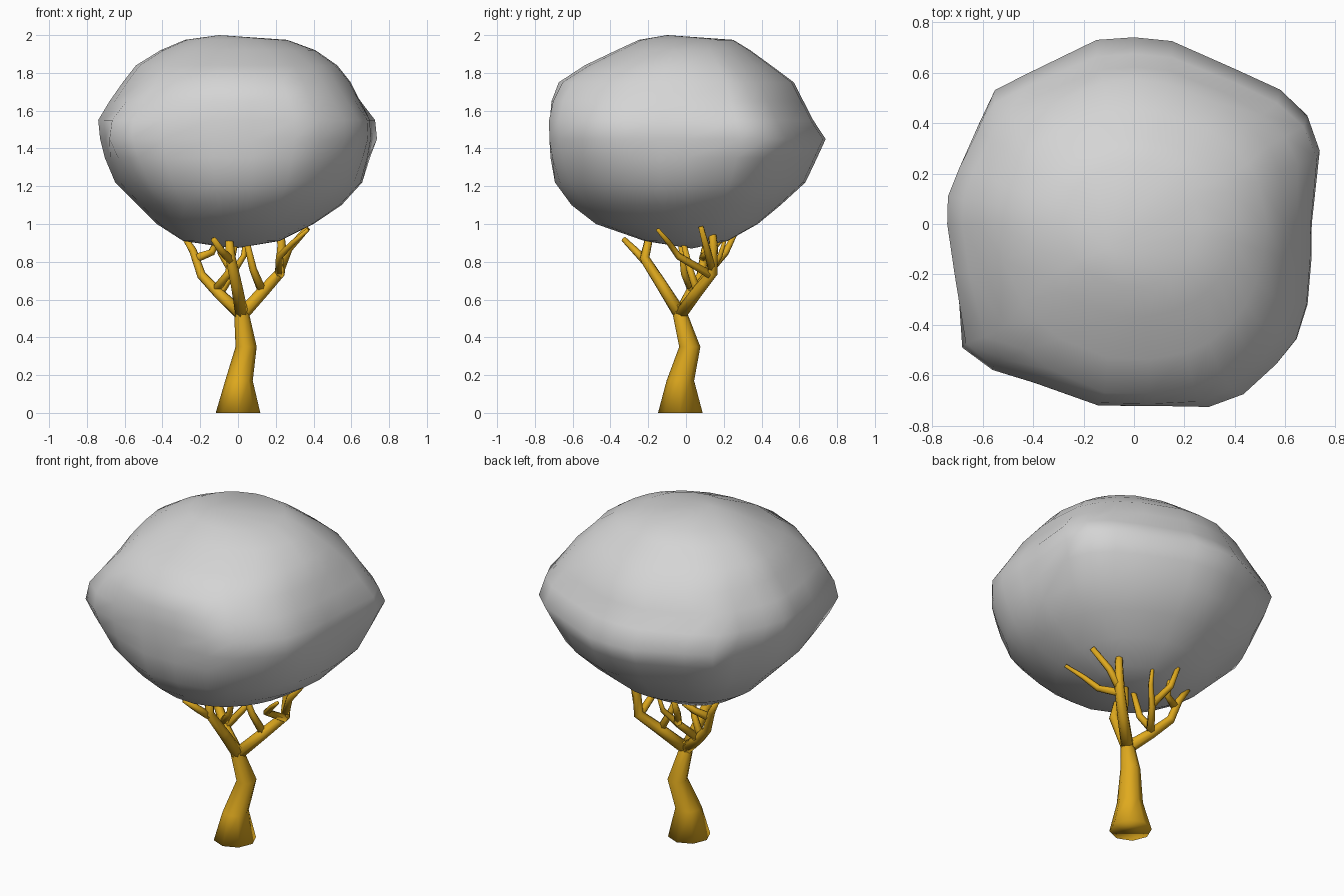
import bpy, bmesh, math
from mathutils import Vector


def material(name, rgb):
    m = bpy.data.materials.new(name)
    m.diffuse_color = (*rgb, 1)
    return m


BARK = material("golden bark", (0.74, 0.40, 0.013))
LEAF = material("light grey foliage", (0.66, 0.66, 0.66))


def finish(name, bm, mat):
    bmesh.ops.recalc_face_normals(bm, faces=bm.faces)
    for f in bm.faces:
        f.smooth = True
    me = bpy.data.meshes.new(name)
    bm.to_mesh(me)
    bm.free()
    me.materials.append(mat)
    ob = bpy.data.objects.new(name, me)
    bpy.context.collection.objects.link(ob)


def bridge(bm, rings):
    for a, b in zip(rings, rings[1:]):
        n = len(a)
        for i in range(n):
            bm.faces.new((a[i], a[(i + 1) % n], b[(i + 1) % n], b[i]))


def limb(name, path, radii, sides=7, flat=False):
    """Tapered tube along a path; flat keeps the rings horizontal."""
    bm = bmesh.new()
    pts = [Vector(p) for p in path]
    rings = []
    for i, (p, r) in enumerate(zip(pts, radii)):
        t = (pts[min(i + 1, len(pts) - 1)] - pts[max(i - 1, 0)]).normalized()
        q = Vector((0, 0, 1)).rotation_difference(Vector((0, 0, 1)) if flat else t)
        rings.append([bm.verts.new(p + q @ Vector((r * math.cos(k * math.tau / sides),
                                                   r * math.sin(k * math.tau / sides), 0)))
                      for k in range(sides)])
    bridge(bm, rings)
    bm.faces.new(rings[0])
    bm.faces.new(rings[-1])
    finish(name, bm, BARK)


# Trunk with a flared foot
FORK = (0.02, -0.03, 0.52)
limb("trunk", [(0, -0.03, 0), (0.005, -0.03, 0.17), (0.043, 0.02, 0.35), FORK, (0.02, -0.03, 0.57)],
     [0.118, 0.073, 0.056, 0.040, 0.028], 8, True)

# Main branches
limb("right_branch", [FORK, (0.13, 0.06, 0.64), (0.22, 0.14, 0.74), (0.23, 0.145, 0.88), (0.22, 0.135, 1.02)],
     [0.036, 0.032, 0.029, 0.024, 0.018])
limb("left_branch", [FORK, (-0.10, 0.02, 0.63), (-0.195, 0.08, 0.73), (-0.24, 0.10, 0.86), (-0.29, 0.12, 0.94)],
     [0.036, 0.030, 0.025, 0.021, 0.014])
limb("front_branch", [FORK, (-0.01, -0.13, 0.68), (-0.04, -0.22, 0.82), (-0.05, -0.19, 0.95)],
     [0.036, 0.031, 0.028, 0.020])

# Smaller side branches
twigs = [
    [(0.22, 0.14, 0.75), (0.27, 0.11, 0.87), (0.37, 0.08, 0.98)],
    [(0.22, 0.13, 0.73), (0.22, -0.04, 0.83), (0.29, -0.09, 0.90), (0.37, -0.15, 0.97)],
    [(0.13, 0.06, 0.64), (0.08, 0.02, 0.76), (0.04, -0.02, 0.93)],
    [(-0.10, 0.02, 0.63), (-0.03, 0.12, 0.74), (0.03, 0.18, 0.83), (0.04, 0.21, 0.93)],
    [(-0.03, 0.12, 0.75), (-0.09, 0.21, 0.85), (-0.10, 0.26, 0.95)],
    [(-0.12, 0.03, 0.65), (-0.05, -0.01, 0.74), (-0.01, -0.03, 0.92)],
    [(-0.22, 0.09, 0.82), (-0.14, 0.12, 0.85), (-0.11, 0.18, 0.91)],
    [(-0.04, -0.22, 0.81), (-0.09, -0.27, 0.86), (-0.13, -0.33, 0.92)],
]
for n, path in enumerate(twigs):
    limb(f"twig_{n + 1}", path, [0.024, 0.020, 0.015, 0.010][:len(path)], 6)

# Crown: outline from above, and extents (x-, x+, y-, y+) at each height
outline = [(0.70, 0), (0.74, 0.29), (0.69, 0.43), (0.58, 0.53), (0.40, 0.61), (0.15, 0.72), (0, 0.735),
           (-0.15, 0.725), (-0.41, 0.60), (-0.56, 0.53), (-0.62, 0.40), (-0.69, 0.24), (-0.74, 0.12),
           (-0.74, 0), (-0.71, -0.20), (-0.69, -0.49), (-0.57, -0.58), (-0.40, -0.63), (-0.14, -0.72),
           (0.08, -0.72), (0.30, -0.73), (0.44, -0.68), (0.57, -0.56), (0.65, -0.46), (0.69, -0.32),
           (0.70, -0.14)]
levels = [(0.91, 0.29, 0.22, 0.22, 0.22), (1.00, 0.43, 0.40, 0.48, 0.38), (1.10, 0.53, 0.55, 0.61, 0.50),
          (1.22, 0.65, 0.67, 0.70, 0.63), (1.35, 0.705, 0.715, 0.725, 0.69), (1.45, 0.73, 0.74, 0.73, 0.735),
          (1.55, 0.74, 0.735, 0.73, 0.67), (1.65, 0.68, 0.67, 0.72, 0.62), (1.75, 0.61, 0.61, 0.68, 0.57),
          (1.84, 0.54, 0.53, 0.54, 0.45), (1.92, 0.41, 0.41, 0.37, 0.34), (1.975, 0.28, 0.26, 0.25, 0.25)]

bm = bmesh.new()
rings = []
for z, xn, xp, yn, yp in levels:
    ring = []
    for ox, oy in outline:
        a = math.atan2(oy, ox)
        # the boxy corners fade into a round section above and below their tips
        side = math.cos(a + math.pi / 4)
        w = max(0, 1 - abs(z - 1.46 - 0.05 * side) / (0.36 + 0.12 * side * side))
        u = w * ox / 0.74 + (1 - w) * math.cos(a)
        v = w * oy / 0.73 + (1 - w) * math.sin(a)
        ring.append(bm.verts.new((u * (xp if u > 0 else xn), v * (yp if v > 0 else yn), z)))
    rings.append(ring)
bridge(bm, rings)
for ring, pole in ((rings[0], (-0.02, 0.03, 0.87)), (rings[-1], (-0.10, -0.10, 2.0))):
    p = bm.verts.new(pole)
    for i in range(len(ring)):
        bm.faces.new((ring[i], ring[(i + 1) % len(ring)], p))
finish("crown", bm, LEAF)
